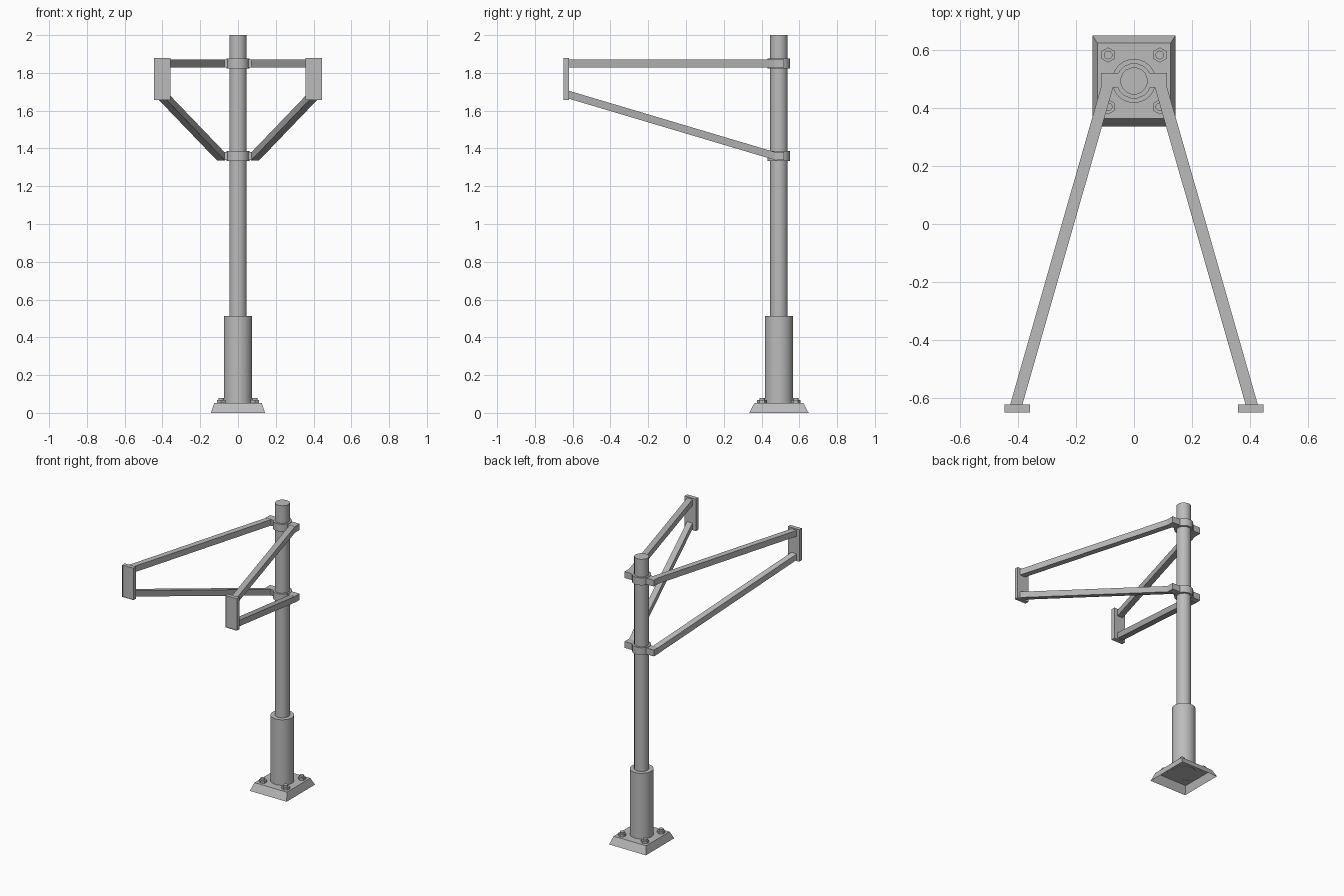
import bpy, bmesh, math
from mathutils import Vector

cube = bpy.data.objects.get("Cube")
if cube:
    bpy.data.objects.remove(cube, do_unlink=True)

CY = 0.492  # pole axis in y

steel = bpy.data.materials.new("galvanised grey")
steel.use_nodes = True
GREY = (0.5, 0.5, 0.5, 1.0)
steel.diffuse_color = GREY
steel.node_tree.nodes["Principled BSDF"].inputs["Base Color"].default_value = GREY


def finish(name, bm, smooth=False):
    bmesh.ops.recalc_face_normals(bm, faces=bm.faces)
    mesh = bpy.data.meshes.new(name)
    bm.to_mesh(mesh)
    bm.free()
    mesh.materials.append(steel)
    obj = bpy.data.objects.new(name, mesh)
    bpy.context.collection.objects.link(obj)
    if smooth:
        bpy.ops.object.select_all(action='DESELECT')
        obj.select_set(True)
        bpy.context.view_layer.objects.active = obj
        bpy.ops.object.shade_smooth_by_angle(angle=math.radians(40))
    return obj


def loft(bm, a, b, cap_a=True, cap_b=True):
    """Join two matching rings of points into a closed prism."""
    va = [bm.verts.new(p) for p in a]
    vb = [bm.verts.new(p) for p in b]
    n = len(va)
    for i in range(n):
        j = (i + 1) % n
        bm.faces.new((va[i], va[j], vb[j], vb[i]))
    if cap_a:
        bm.faces.new(va[::-1])
    if cap_b:
        return bm.faces.new(vb)


def circle(x, y, z, r, n):
    return [(x + r * math.cos(math.tau * (i + 0.5) / n),
             y + r * math.sin(math.tau * (i + 0.5) / n), z) for i in range(n)]


def rect_z(x, y, z, hx, hy):
    return [(x - hx, y - hy, z), (x + hx, y - hy, z), (x + hx, y + hy, z), (x - hx, y + hy, z)]


def rect_y(x, y, z, hx, hz):
    return [(x - hx, y, z - hz), (x + hx, y, z - hz), (x + hx, y, z + hz), (x - hx, y, z + hz)]


def cylinder(name, x, y, z0, z1, r, n, smooth=True):
    bm = bmesh.new()
    loft(bm, circle(x, y, z0, r, n), circle(x, y, z1, r, n))
    return finish(name, bm, smooth)


# Flared foot, open underneath
bm = bmesh.new()
loft(bm, rect_z(0, CY, 0, 0.143, 0.157), rect_z(0, CY, 0.052, 0.126, 0.13), cap_a=False)
finish("base_plate", bm)

# Pole and its lower sleeve
cylinder("lower_sleeve", 0, CY, 0.048, 0.512, 0.076, 20)
cylinder("pole", 0, CY, 0.5, 2.0, 0.047, 16)

# Anchor bolts: hexagonal nut with a round stud
for side_x, sx in (("left", 1), ("right", -1)):
    for side_y, sy in (("front", -1), ("back", 1)):
        x, y = sx * 0.089, CY + sy * 0.089
        cylinder(f"{side_y}_{side_x}_nut", x, y, 0.05, 0.067, 0.026, 6, smooth=False)
        cylinder(f"{side_y}_{side_x}_stud", x, y, 0.06, 0.08, 0.015, 10)

# Clamps: ring round the pole with a lug on each side
for level, z in (("upper", 1.85), ("lower", 1.36)):
    cylinder(f"{level}_clamp_ring", 0, CY, z - 0.026, z + 0.026, 0.061, 16)
    bm = bmesh.new()
    loft(bm, rect_z(0, CY + 0.002, z - 0.022, 0.114, 0.025),
         rect_z(0, CY + 0.002, z + 0.022, 0.114, 0.025))
    finish(f"{level}_clamp_lugs", bm)

# Arms and end plates on both sides
for side, s in (("left", 1), ("right", -1)):
    for level, z0, z1 in (("upper", 1.85, 1.85), ("lower", 1.357, 1.685)):
        bm = bmesh.new()
        loft(bm, rect_y(s * 0.09, 0.48, z0, 0.021, 0.021),
             rect_y(s * 0.405, -0.622, z1, 0.021, 0.021))
        finish(f"{side}_{level}_arm", bm)
    bm = bmesh.new()
    front = loft(bm, rect_y(s * 0.401, -0.62, 1.768, 0.044, 0.112),
                 rect_y(s * 0.401, -0.648, 1.768, 0.044, 0.112))
    # Shallow recess in the mounting face
    bmesh.ops.inset_region(bm, faces=[front], thickness=0.012, use_even_offset=True)
    bmesh.ops.translate(bm, verts=list(front.verts), vec=Vector((0, 0.006, 0)))
    finish(f"{side}_end_plate", bm)
